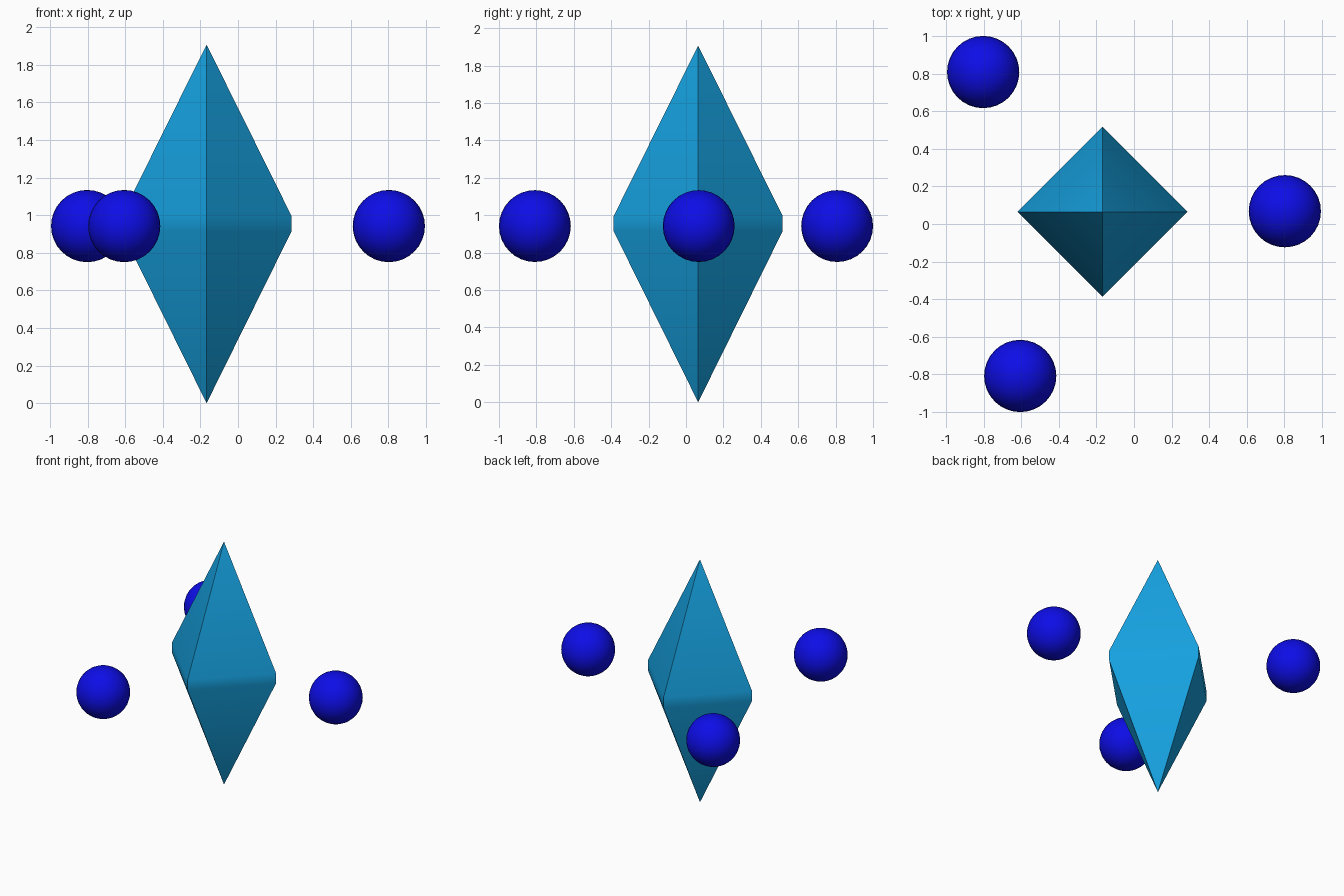
import bpy, bmesh, math

if "Cube" in bpy.data.objects:
    bpy.data.objects.remove(bpy.data.objects["Cube"])


def material(name, color):
    mat = bpy.data.materials.new(name)
    mat.diffuse_color = (*color, 1)
    mat.use_nodes = True
    mat.node_tree.nodes["Principled BSDF"].inputs["Base Color"].default_value = mat.diffuse_color
    return mat


cyan = material("crystal_blue", (0.008, 0.36, 0.75))
blue = material("deep_blue", (0.004, 0.004, 0.8))

# Crystal: four-sided rings, closed to a point above and below a thin girdle
R, TOP, LOW, HIGH = 0.452, 1.907, 0.915, 0.995
bm = bmesh.new()
rings = [[bm.verts.new((R * math.cos(i * math.pi / 2), R * math.sin(i * math.pi / 2), z))
          for i in range(4)] for z in (LOW, HIGH)]
foot, tip = bm.verts.new((0, 0, 0)), bm.verts.new((0, 0, TOP))
for i in range(4):
    j = (i + 1) % 4
    bm.faces.new((rings[0][j], rings[0][i], foot))
    bm.faces.new((rings[0][i], rings[0][j], rings[1][j], rings[1][i]))
    bm.faces.new((rings[1][i], rings[1][j], tip))
bmesh.ops.recalc_face_normals(bm, faces=bm.faces)
mesh = bpy.data.meshes.new("crystal")
bm.to_mesh(mesh)
bm.free()
crystal = bpy.data.objects.new("crystal", mesh)
crystal.location = (-0.167, 0.065, 0)
bpy.context.collection.objects.link(crystal)
mesh.materials.append(cyan)
bpy.context.view_layer.objects.active = crystal
crystal.select_set(True)
bpy.ops.object.shade_smooth_by_angle(angle=math.radians(30))

# Three orbs floating around the crystal at mid height
for name, x, y in (("orb_right", 0.802, 0.068),
                   ("orb_front", -0.605, -0.808),
                   ("orb_back", -0.802, 0.808)):
    bpy.ops.mesh.primitive_uv_sphere_add(segments=32, ring_count=16, radius=0.192,
                                         location=(x, y, 0.942))
    orb = bpy.context.object
    orb.name = name
    orb.data.materials.append(blue)
    bpy.ops.object.shade_smooth()
